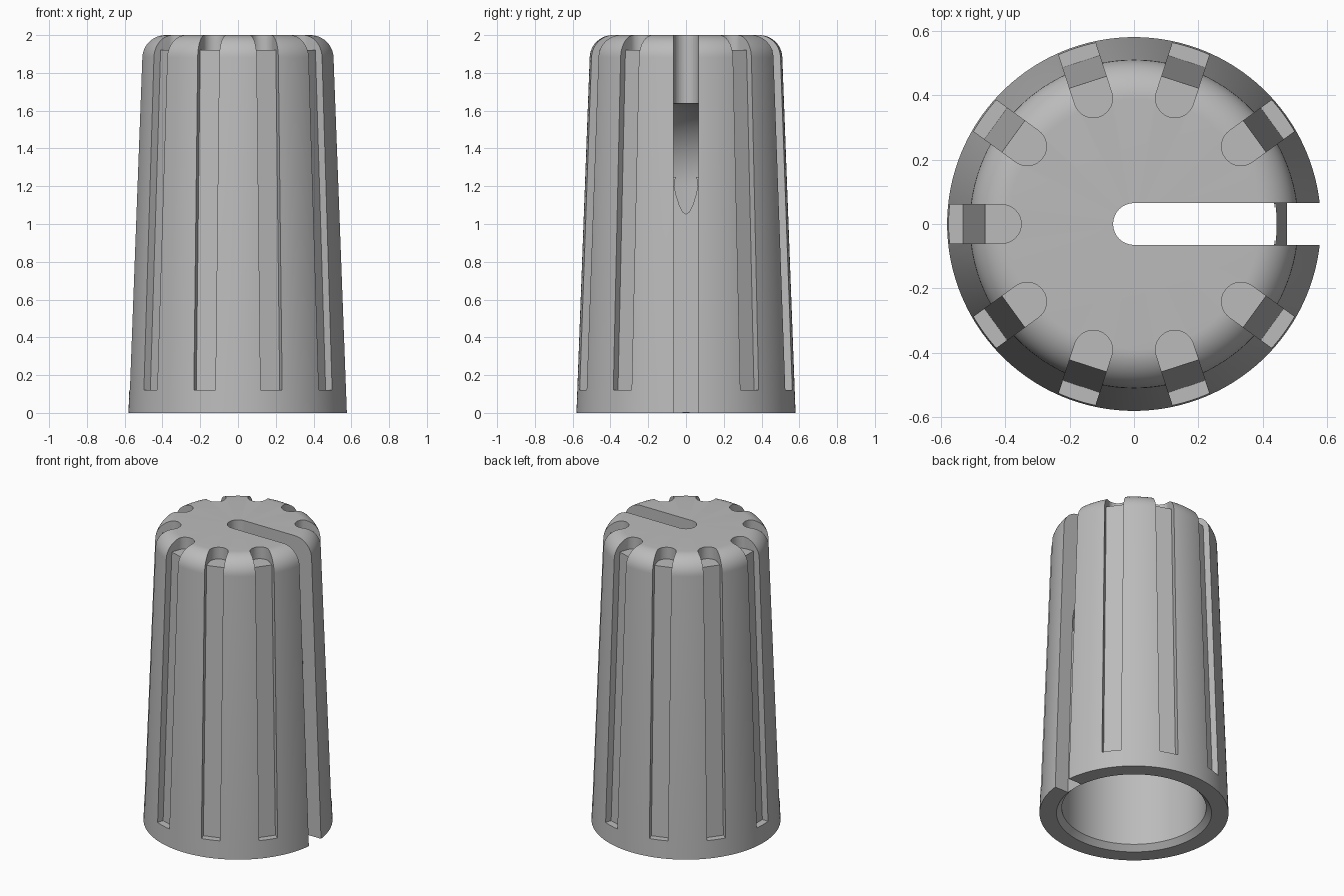
import bpy
import bmesh
from math import pi, sin, cos, radians
from mathutils import Matrix, Vector

if "Cube" in bpy.data.objects:
    bpy.data.objects.remove(bpy.data.objects["Cube"])

FLUTES = 10          # one position is taken by the pointer slot
SEGMENTS = 160

grey = bpy.data.materials.new("plain grey")
grey.use_nodes = True
grey.diffuse_color = (0.5, 0.5, 0.5, 1)
grey.node_tree.nodes["Principled BSDF"].inputs["Base Color"].default_value = (0.5, 0.5, 0.5, 1)


def make_object(name, bm):
    bmesh.ops.recalc_face_normals(bm, faces=bm.faces)
    mesh = bpy.data.meshes.new(name)
    bm.to_mesh(mesh)
    bm.free()
    mesh.materials.append(grey)
    obj = bpy.data.objects.new(name, mesh)
    bpy.context.collection.objects.link(obj)
    return obj


def arc(cx, cz, r, start, end, steps):
    angles = [radians(start + (end - start) * i / steps) for i in range(steps + 1)]
    return [(cx + r * cos(a), cz + r * sin(a)) for a in angles]


def lathe(name, profile):
    bm = bmesh.new()
    verts = [bm.verts.new((r, 0, z)) for r, z in profile]
    edges = [bm.edges.new(pair) for pair in zip(verts, verts[1:])]
    bmesh.ops.spin(bm, geom=verts + edges, cent=(0, 0, 0), axis=(0, 0, 1),
                   angle=2 * pi, steps=SEGMENTS, use_duplicate=False)
    bmesh.ops.remove_doubles(bm, verts=bm.verts, dist=0.0002)
    return make_object(name, bm)


def prism(name, outline, half_width, angle):
    """Extrude an x-z outline across y, then turn it about the axis."""
    bm = bmesh.new()
    face = bm.faces.new([bm.verts.new((x, -half_width, z)) for x, z in outline])
    out = bmesh.ops.extrude_face_region(bm, geom=[face])
    moved = [g for g in out["geom"] if isinstance(g, bmesh.types.BMVert)]
    bmesh.ops.translate(bm, verts=moved, vec=Vector((0, 2 * half_width, 0)))
    bm.transform(Matrix.Rotation(angle, 4, "Z"))
    return make_object(name, bm)


def round_end(name, x, radius, bottom, angle):
    """Upright cylinder that rounds the inner end of a groove."""
    top = 2.3
    bm = bmesh.new()
    bmesh.ops.create_cone(bm, cap_ends=True, segments=32, radius1=radius, radius2=radius,
                          depth=top - bottom,
                          matrix=Matrix.Translation((x, 0, (top + bottom) / 2)))
    bm.transform(Matrix.Rotation(angle, 4, "Z"))
    return make_object(name, bm)


# Tapered shell: chamfered bore with a domed end, rounded top rim
dome = arc(0, 1.2, 0.443, 90, 0, 20)
rim = arc(0.388, 1.878, 0.122, 2, 90, 12)
profile = [(0, dome[0][1])] + dome[1:] + [(0.443, 0.035), (0.476, 0), (0.58, 0)] + rim + [(0, 2)]
knob = lathe("knob_body", profile)

# Grip flutes
cutters = []
for i in range(1, FLUTES):
    a = 2 * pi * i / FLUTES
    outline = [(0.53, 0.12), (0.8, 0.12), (0.8, 2.3), (0.41, 2.3), (0.41, 1.92), (0.463, 1.92)]
    cutters += [prism("flute_cutter", outline, 0.06, a),
                round_end("flute_end_cutter", 0.41, 0.06, 1.92, a)]

# Pointer slot, open through the top and down the side
slot = [(0.478, -0.1), (0.8, -0.1), (0.8, 2.3), (0, 2.3), (0, 1.25), (0.437, 1.25)]
cutters += [prism("slot_cutter", slot, 0.065, 0),
            round_end("slot_end_cutter", 0, 0.065, 1.25, 0)]

bpy.ops.object.select_all(action="DESELECT")
bpy.context.view_layer.objects.active = knob
knob.select_set(True)
for cutter in cutters:
    mod = knob.modifiers.new("cut", "BOOLEAN")
    mod.operation = "DIFFERENCE"
    mod.solver = "EXACT"
    mod.object = cutter
    bpy.ops.object.modifier_apply(modifier=mod.name)
    bpy.data.objects.remove(cutter)

bpy.ops.object.shade_smooth_by_angle(angle=radians(25))
